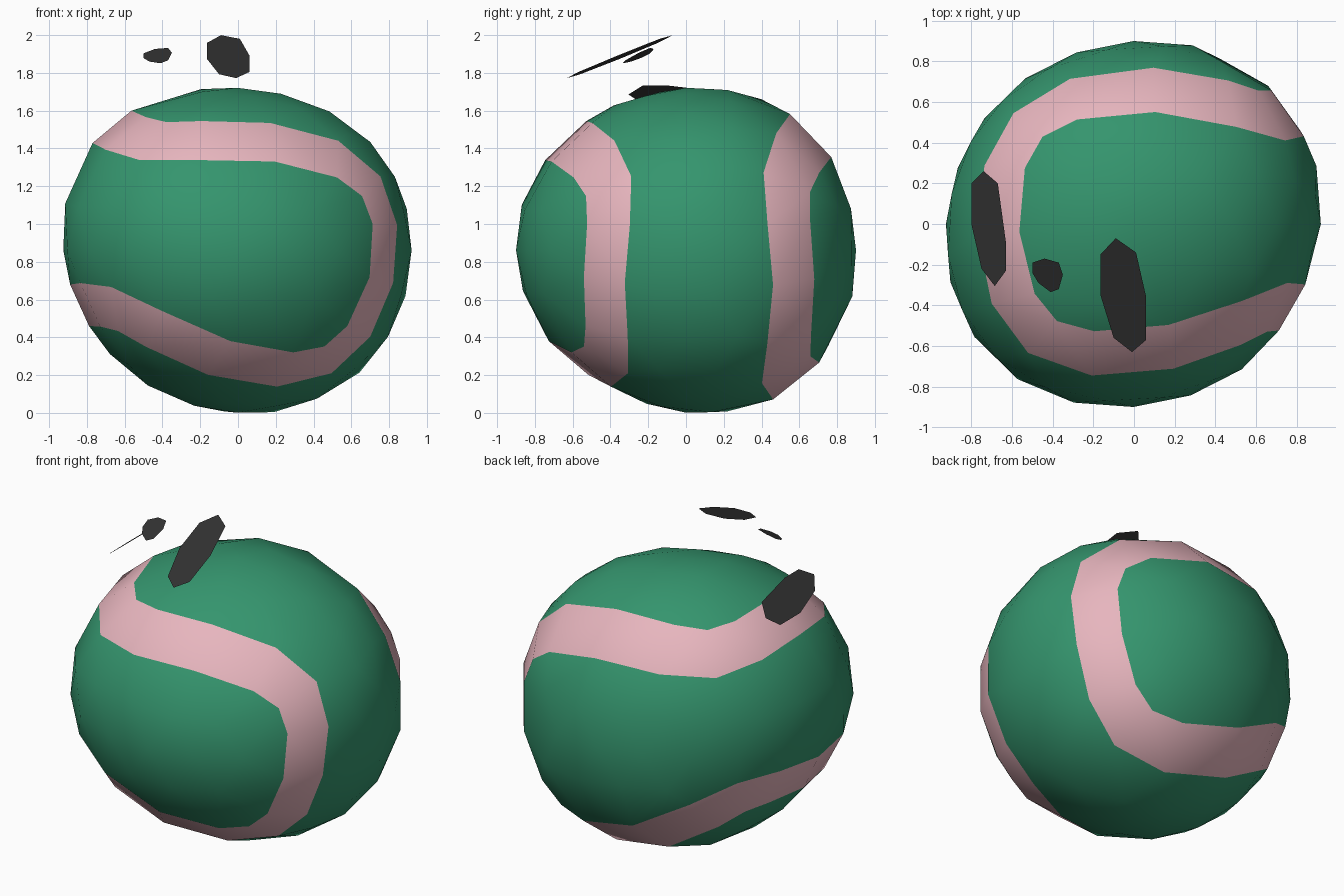
import bpy, bmesh, math
from mathutils import Matrix, Vector

cube = bpy.data.objects.get("Cube")
if cube:
    bpy.data.objects.remove(cube, do_unlink=True)


def make_material(name, rgb):
    mat = bpy.data.materials.new(name)
    mat.use_nodes = True
    color = (*rgb, 1.0)
    mat.diffuse_color = color
    mat.node_tree.nodes["Principled BSDF"].inputs["Base Color"].default_value = color
    return mat


def make_object(name, bm, materials):
    mesh = bpy.data.meshes.new(name)
    bm.to_mesh(mesh)
    bm.free()
    for mat in materials:
        mesh.materials.append(mat)
    obj = bpy.data.objects.new(name, mesh)
    bpy.context.collection.objects.link(obj)
    return obj


green = make_material("felt_green", (0.035, 0.3, 0.155))
pink = make_material("seam_pink", (0.8, 0.465, 0.515))
dark = make_material("dark_grey", (0.032, 0.032, 0.032))

# Seam path on a unit sphere, winding around the x axis, with squarish bends
A, B, D = 0.777, 0.285, 0.073
C, E = 0.934, 0.08
TILT = Matrix.Rotation(math.radians(4), 3, "Z") @ Matrix.Rotation(math.radians(13), 3, "Y")


def seam_point(t):
    path = Vector((C * math.cos(2 * t) - E * math.cos(6 * t),
                   A * math.cos(t) - B * math.cos(3 * t) + D * math.cos(5 * t),
                   A * math.sin(t) + B * math.sin(3 * t) + D * math.sin(5 * t)))
    return TILT @ path.normalized()


# Uneven bulge of the worn ball
def bulge(p):
    x, y, z = p
    corners = x * x * y * y + y * y * z * z + z * z * x * x
    return p * (1 + 0.07 * (x * y + corners) - 0.05 * x * z - 0.018 * y * z
                + 0.095 * y * z * z + 0.055 * z * x * x)


# Ball: two seam borders plus evenly spread panel points, skinned as a hull
def build_ball():
    bm = bmesh.new()
    segments = 32
    centre_line = [seam_point(math.tau * i / 256) for i in range(256)]

    bmesh.ops.create_icosphere(bm, subdivisions=3, radius=1)
    panel_points = [v.co.normalized() for v in bm.verts]
    bm.clear()

    border_a, border_b = set(), set()
    for i in range(segments):
        t = math.tau * i / segments
        point = seam_point(t)
        along = (seam_point(t + 0.01) - seam_point(t - 0.01)).normalized()
        side = point.cross(along).normalized()
        half = 0.159 - 0.016 * math.cos(4 * t)
        border_a.add(bm.verts.new((point + side * half).normalized()))
        border_b.add(bm.verts.new((point - side * half).normalized()))

    for p in panel_points:
        if min((p - q).length for q in centre_line) > 0.32:
            bm.verts.new(p)

    bmesh.ops.convex_hull(bm, input=list(bm.verts))
    bmesh.ops.recalc_face_normals(bm, faces=list(bm.faces))

    # Faces that bridge both borders belong to the seam
    for face in bm.faces:
        corners = set(face.verts)
        face.material_index = int(bool(corners & border_a) and bool(corners & border_b))
        face.smooth = True

    for v in bm.verts:
        v.co = bulge(v.co)
    bmesh.ops.scale(bm, vec=(0.922, 0.9, 0.86), verts=list(bm.verts))
    bmesh.ops.translate(bm, vec=(-0.003, 0, 0.861), verts=list(bm.verts))
    return make_object("ball", bm, [green, pink])


# Flat flakes: an outline seen from above, laid on a sloping plane
def build_flake(name, outline, centre, slope):
    bm = bmesh.new()
    cx, cy, cz = centre
    verts = [bm.verts.new((x, y, cz + (x - cx) * slope[0] + (y - cy) * slope[1]))
             for x, y in outline]
    face = bm.faces.new(verts)
    face.normal_update()
    if face.normal.z < 0:
        face.normal_flip()
    return make_object(name, bm, [dark])


build_ball()
build_flake("large_flake",
            [(-.09, -.07), (.01, -.14), (.06, -.36), (.06, -.57),
             (-.01, -.63), (-.1, -.56), (-.165, -.35), (-.165, -.15)],
            (-.05, -.35, 1.886), (.1, .42))
build_flake("small_flake",
            [(-.5, -.19), (-.44, -.17), (-.37, -.19), (-.35, -.25),
             (-.37, -.32), (-.41, -.335), (-.47, -.29), (-.5, -.24)],
            (-.425, -.25, 1.89), (.22, .5))
build_flake("side_flake",
            [(-.74, .26), (-.67, .2), (-.63, -.09), (-.63, -.23),
             (-.685, -.305), (-.75, -.22), (-.8, 0), (-.8, .2)],
            (-.715, 0, 1.66), (.85, 0))
